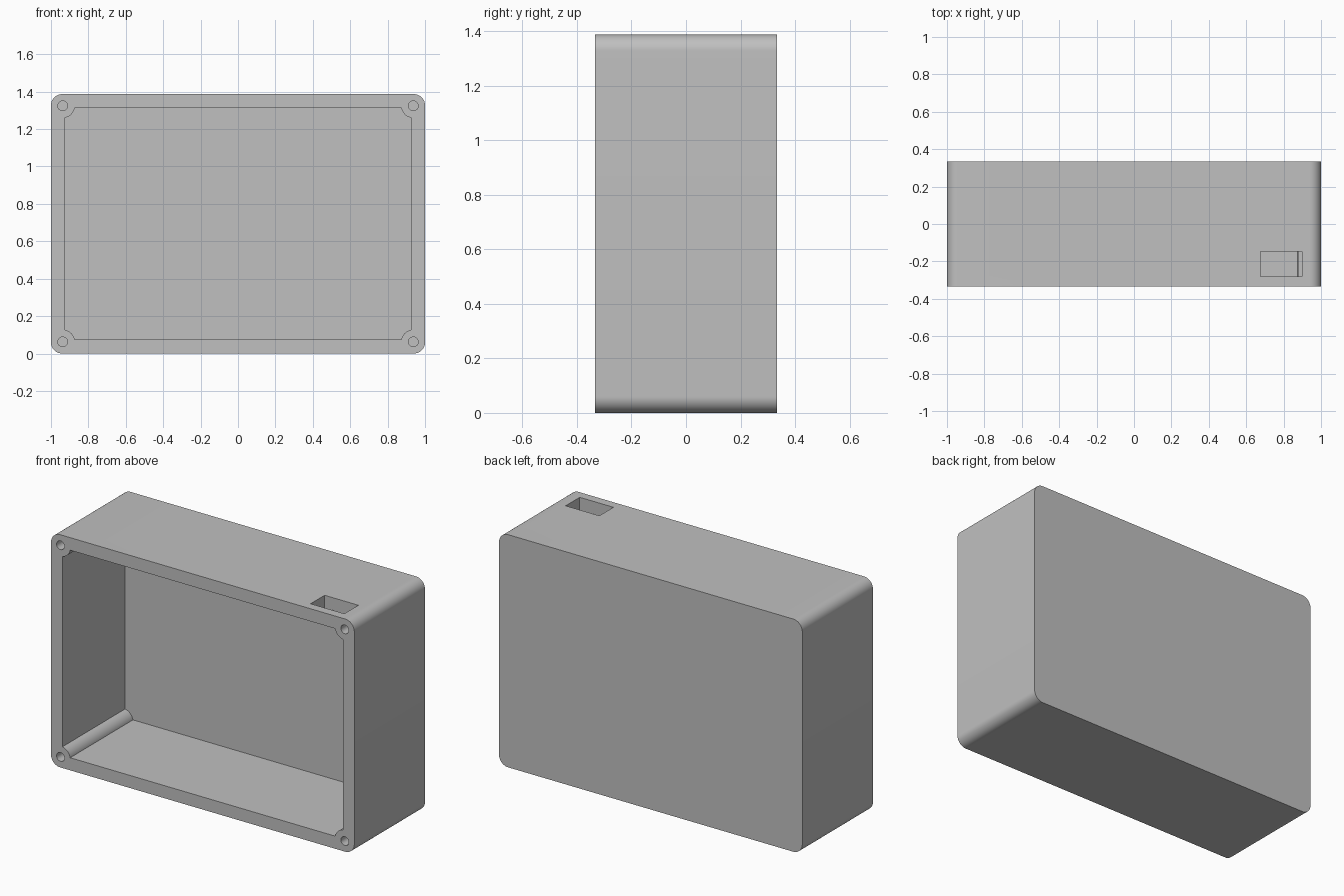
import bpy, bmesh
from math import sin, cos, pi, asin

WIDTH, DEPTH, HEIGHT = 2.0, 0.666, 1.387
WALL = 0.075
INSET = 0.0625          # screw centre to outer faces
CORNER_R, BOSS_R, HOLE_R = 0.06, 0.065, 0.026
FRONT, BACK = -DEPTH / 2, DEPTH / 2
MID = HEIGHT / 2

cube = bpy.data.objects.get("Cube")
if cube:
    bpy.data.objects.remove(cube, do_unlink=True)

grey = bpy.data.materials.new("plain grey")
grey.use_nodes = True
colour = (0.527, 0.527, 0.527, 1)
grey.diffuse_color = colour
grey.node_tree.nodes["Principled BSDF"].inputs["Base Color"].default_value = colour


def arc(cx, cz, r, a0, a1, steps=16):
    return [(cx + r * cos(a0 + (a1 - a0) * i / steps),
             cz + r * sin(a0 + (a1 - a0) * i / steps)) for i in range(steps + 1)]


def prism(name, profile, y0, y1):
    """Extrude an x-z profile along y."""
    bm = bmesh.new()
    face = bm.faces.new([bm.verts.new((x, y0, z)) for x, z in profile])
    new = bmesh.ops.extrude_face_region(bm, geom=[face])["geom"]
    moved = [v for v in new if isinstance(v, bmesh.types.BMVert)]
    bmesh.ops.translate(bm, verts=moved, vec=(0, y1 - y0, 0))
    bmesh.ops.recalc_face_normals(bm, faces=bm.faces)
    mesh = bpy.data.meshes.new(name)
    bm.to_mesh(mesh)
    bm.free()
    mesh.materials.append(grey)
    obj = bpy.data.objects.new(name, mesh)
    bpy.context.collection.objects.link(obj)
    return obj


def cut(target, cutter):
    """Subtract the cutter and throw it away."""
    mod = target.modifiers.new("cut", 'BOOLEAN')
    mod.operation, mod.solver, mod.object = 'DIFFERENCE', 'EXACT', cutter
    bpy.context.view_layer.objects.active = target
    bpy.ops.object.modifier_apply(modifier=mod.name)
    bpy.data.objects.remove(cutter, do_unlink=True)


corners = [(1, 1), (-1, 1), (-1, -1), (1, -1)]

# Outer rounded block
outline = []
for i, (sx, sz) in enumerate(corners):
    outline += arc(sx * (WIDTH / 2 - CORNER_R), MID + sz * (MID - CORNER_R),
                   CORNER_R, i * pi / 2, (i + 1) * pi / 2)
box = prism("enclosure_box", outline, FRONT, BACK)

# Cavity outline that leaves a round screw post in each corner
bite = asin((WALL - INSET) / BOSS_R)
cavity = []
for i, (sx, sz) in enumerate(corners):
    turn = i * pi / 2
    cavity += arc(sx * (WIDTH / 2 - INSET), MID + sz * (MID - INSET), BOSS_R,
                  turn + 1.5 * pi - bite, turn + pi + bite)
cut(box, prism("cavity_cutter", cavity, FRONT - 0.1, BACK - WALL))

# Screw holes in the posts
for sx, sz in corners:
    hole = arc(sx * (WIDTH / 2 - INSET), MID + sz * (MID - INSET), HOLE_R, 0, 2 * pi, 32)[:-1]
    cut(box, prism("hole_cutter", hole, FRONT - 0.1, FRONT + 0.3))

# Connector slot through the top wall
x0, x1, z0, z1 = 0.675, 0.897, HEIGHT - WALL - 0.01, HEIGHT + 0.1
cut(box, prism("slot_cutter", [(x0, z0), (x1, z0), (x1, z1), (x0, z1)], -0.28, -0.148))

# Smooth the rounds, keep the edges crisp
box.select_set(True)
bpy.context.view_layer.objects.active = box
bpy.ops.object.shade_smooth_by_angle(angle=pi / 6)
